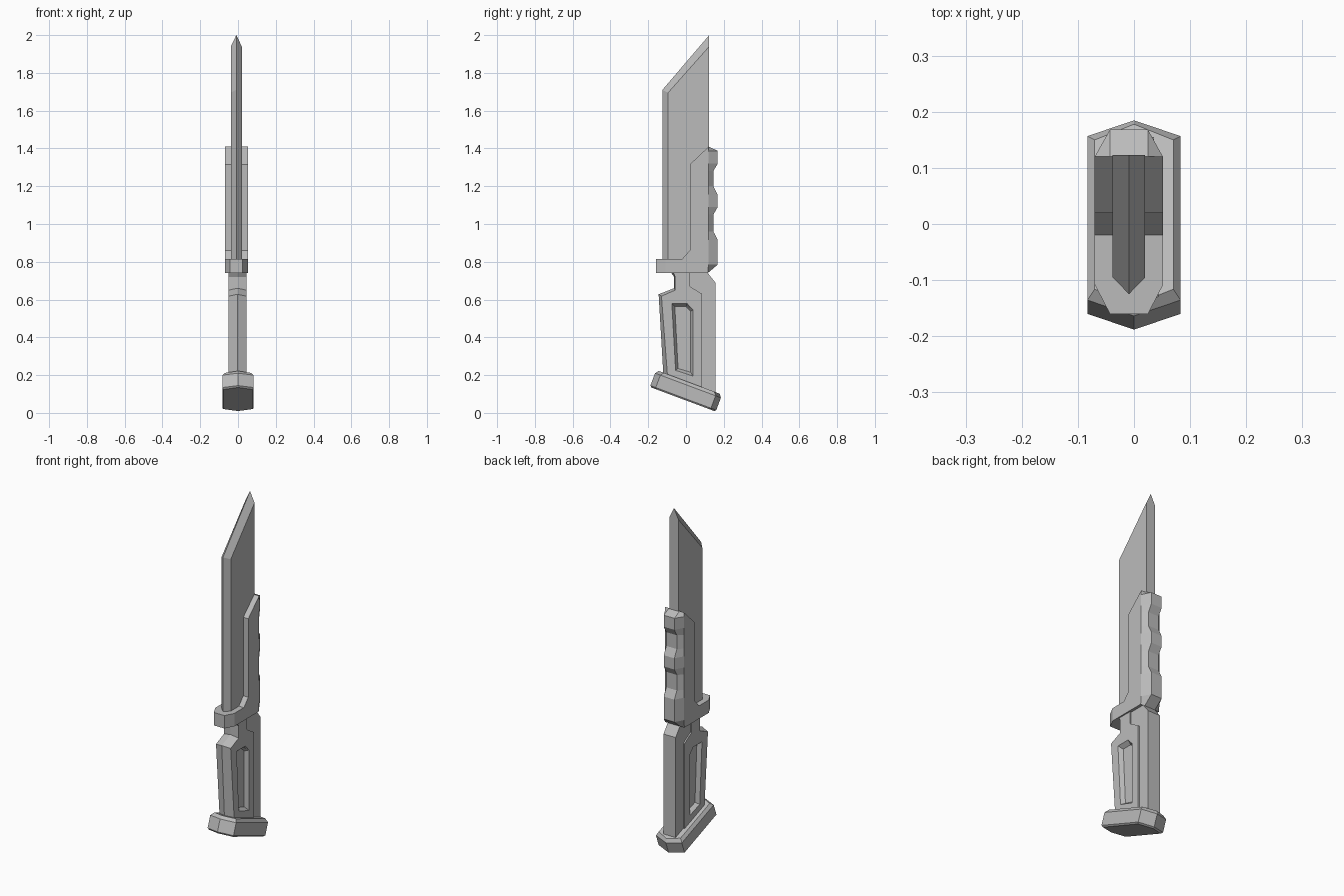
import bpy, bmesh, math
from mathutils import Matrix

cube = bpy.data.objects.get("Cube")
if cube:
    bpy.data.objects.remove(cube, do_unlink=True)

grey = bpy.data.materials.new("plain grey")
grey.use_nodes = True
grey.diffuse_color = (0.5, 0.5, 0.5, 1)
grey.node_tree.nodes["Principled BSDF"].inputs["Base Color"].default_value = (0.5, 0.5, 0.5, 1)


def loft(name, rings):
    """Skin a closed solid through rings of equal point count."""
    bm = bmesh.new()
    loops = [[bm.verts.new(p) for p in ring] for ring in rings]
    n = len(loops[0])
    for a, b in zip(loops, loops[1:]):
        for i in range(n):
            j = (i + 1) % n
            bm.faces.new((a[i], a[j], b[j], b[i]))
    bm.faces.new(loops[0])
    bm.faces.new(loops[-1])
    bmesh.ops.recalc_face_normals(bm, faces=bm.faces)
    mesh = bpy.data.meshes.new(name)
    bm.to_mesh(mesh)
    bm.free()
    mesh.materials.append(grey)
    obj = bpy.data.objects.new(name, mesh)
    bpy.context.collection.objects.link(obj)
    return obj


def at_x(x, outline):
    return [(x, y, z) for y, z in outline]


OFF = -0.009   # blade and guard sit slightly off centre

# Blade: flat sides bevelled to a central cutting edge
edge = [(-0.125, 0.76), (-0.125, 1.71), (0.123, 2.0), (0.123, 0.76)]
flat = [(-0.095, 0.76), (-0.095, 1.695), (0.123, 1.94), (0.123, 0.76)]
loft("blade", [at_x(OFF - 0.029, flat), at_x(OFF, edge), at_x(OFF + 0.029, flat)])

# Guard with a notched spine; side outline is the core with its ends pulled in
body = [(-0.02, 0.815), (0.02, 0.86), (0.02, 1.315), (0.12, 1.41)]
spine = [(0.168, 1.387), (0.168, 1.32), (0.145, 1.28), (0.145, 1.2), (0.168, 1.155),
         (0.168, 1.09), (0.145, 1.05), (0.145, 0.96), (0.168, 0.915), (0.168, 0.785)]
front = [(-0.16, 0.74), (-0.16, 0.815)]
core = front + body + spine + [(0.115, 0.74)]
side = [(-0.108, z) for y, z in front] + body
side += [(0.119, min(z, 1.385)) for y, z in spine] + [(0.115, 0.74)]
loft("guard", [at_x(OFF - 0.061, side), at_x(OFF - 0.034, core),
               at_x(OFF + 0.034, core), at_x(OFF + 0.061, side)])

# Handle: back strap and a raised grip with a ridged front
HX = -0.003
strap = [(-0.05, 0.15), (-0.05, 0.6), (0.0, 0.66), (0.0, 0.75), (0.108, 0.75),
         (0.155, 0.69), (0.155, 0.07), (0.08, 0.09)]
loft("handle_strap", [at_x(HX - 0.039, strap), at_x(HX + 0.039, strap)])

back = [(0.02, 0.75), (0.02, 0.67), (0.085, 0.63), (0.085, 0.09)]
ridge = [(-0.118, 0.17), (-0.145, 0.628), (-0.063, 0.66), (-0.063, 0.72), (-0.085, 0.75)] + back
cheek = [(-0.096, 0.17), (-0.13, 0.618), (-0.057, 0.65), (-0.057, 0.72), (-0.07, 0.75)] + back
grip = loft("handle_grip", [at_x(HX - 0.047, cheek), at_x(HX, ridge), at_x(HX + 0.047, cheek)])

# Sloped-wall recess in each cheek of the grip
mouth = [(-0.055, 0.225), (-0.075, 0.58), (0.005, 0.58), (0.037, 0.545), (0.037, 0.195)]
floor = [(-0.042, 0.235), (-0.059, 0.562), (0.0, 0.562), (0.025, 0.538), (0.025, 0.215)]
for s, label in ((-1, "right"), (1, "left")):
    cutter = loft(label + "_recess_cutter", [at_x(HX + s * 0.025, floor), at_x(HX + s * 0.047, mouth),
                                             at_x(HX + s * 0.06, mouth)])
    cutter.hide_render = True
    cutter.hide_viewport = True
    cutter.hide_set(True)
    cut = grip.modifiers.new(label + "_recess", "BOOLEAN")
    cut.operation = "DIFFERENCE"
    cut.solver = "EXACT"
    cut.object = cutter
    # Strap sits behind the recess floor, so cut it as well
    cut = bpy.data.objects["handle_strap"].modifiers.new(label + "_recess", "BOOLEAN")
    cut.operation = "DIFFERENCE"
    cut.solver = "EXACT"
    cut.object = cutter


# Pommel: tilted hexagonal block with chamfered rims
def hexagon(w, length, z):
    k = length - 0.03
    return [(0, -length, z), (w, -k, z), (w, k, z), (0, length, z), (-w, k, z), (-w, -k, z)]


pommel = loft("pommel", [hexagon(0.076, 0.178, -0.048), hexagon(0.083, 0.186, -0.04),
                         hexagon(0.083, 0.186, 0.03), hexagon(0.07, 0.172, 0.048)])
pommel.data.transform(Matrix.Translation((0, 0, 0.117)) @ Matrix.Rotation(math.radians(-20.5), 4, "X"))
